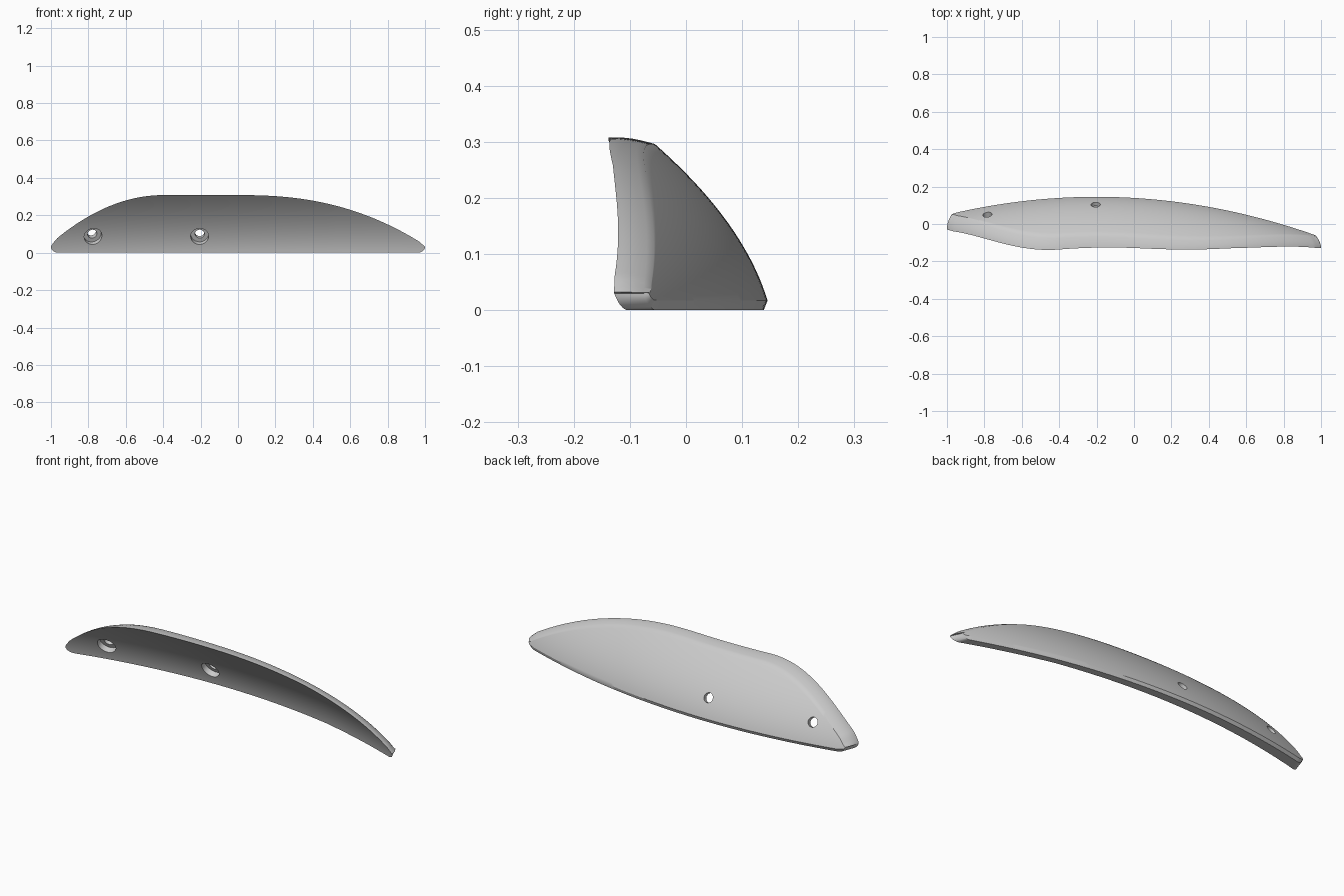
import bpy, bmesh, math
from mathutils import Vector

if "Cube" in bpy.data.objects:
    bpy.data.objects.remove(bpy.data.objects["Cube"], do_unlink=True)

gray = bpy.data.materials.new("light_gray")
gray.use_nodes = True
gray.diffuse_color = (0.6, 0.6, 0.6, 1)
gray.node_tree.nodes["Principled BSDF"].inputs["Base Color"].default_value = gray.diffuse_color

COLUMNS, ROWS = 120, 20


def bow(x):
    """Lengthwise curve of the outer face."""
    return 0.15 - 0.15 * (x + 0.2) ** 2


def lean(z):
    """Forward lean of the blade with height."""
    return 0.25 * z + 1.5 * z * z


def thickness(x):
    return 0.043 + 0.02 * abs(x - 0.5)


def outline(x):
    """Lower and upper height of the blade, with rounded tips."""
    if x < -0.4:
        top = 0.308 - 0.258 * ((-0.4 - x) / 0.6) ** 2
    else:
        top = 0.308 - 0.268 * max(x, 0) ** 2.4
    c = max(0, (abs(x) - 0.96) / 0.04)
    tip = math.sqrt(max(0, 1 - c * c))
    low = 0.03 * (1 - tip)
    return low, max(low + 0.002, 0.03 + (top - 0.03) * tip)


def section(x):
    """Closed cross-section: outer face, soft rim, inner face, base."""
    low, top = outline(x)
    span = top - low

    def point(height, inset, depth):
        px = x * (1 - inset)
        return Vector((px, bow(px) - lean(height) - depth * thickness(px), height))

    bevel = min(0.017, span * 0.3)
    drop = min(0.012, span * 0.25)
    pts = [point(low, 0.025, 0.2)]
    for i in range(ROWS + 1):
        pts.append(point(low + bevel + (span - bevel - drop) * i / ROWS, 0.025, 0))
    for i in range(1, 7):
        d = i / 6
        soft = (1 - d) ** 2.2
        pts.append(point(top - drop * soft, 0.025 * soft, d))
    for i in range(1, ROWS + 1):
        pts.append(point(top - span * i / ROWS, 0, 1))
    return pts


# Curved blade skinned over its sections
bm = bmesh.new()
rings = [[bm.verts.new(p) for p in section(-math.cos(math.pi * i / COLUMNS))]
         for i in range(COLUMNS + 1)]
for a, b in zip(rings, rings[1:]):
    for j in range(len(a)):
        k = (j + 1) % len(a)
        bm.faces.new((a[j], a[k], b[k], b[j]))
bm.faces.new(rings[0])
bm.faces.new(rings[-1][::-1])
bmesh.ops.recalc_face_normals(bm, faces=bm.faces)
mesh = bpy.data.meshes.new("curved_blade")
bm.to_mesh(mesh)
bm.free()
mesh.materials.append(gray)
blade = bpy.data.objects.new("curved_blade", mesh)
bpy.context.collection.objects.link(blade)


def drill(x, z, radius, start, end):
    """Cut a round hole along the face normal, between two depths."""
    axis = Vector((0.3 * (x + 0.2), 1, 0.25 + 3 * z)).normalized()
    face = Vector((x, bow(x) - lean(z) - thickness(x), z))
    bpy.ops.mesh.primitive_cylinder_add(
        vertices=40, radius=radius, depth=end - start,
        location=face + axis * (start + end) / 2,
        rotation=axis.to_track_quat("Z", "Y").to_euler())
    cutter = bpy.context.object
    cutter.name = "hole_cutter"
    cutter.hide_render = True
    cutter.data.materials.append(gray)
    mod = blade.modifiers.new("hole", "BOOLEAN")
    mod.operation, mod.solver, mod.object = "DIFFERENCE", "EXACT", cutter
    bpy.context.view_layer.objects.active = blade
    bpy.ops.object.modifier_apply(modifier=mod.name)
    bpy.data.objects.remove(cutter, do_unlink=True)


# Two counterbored screw holes
for hx in (-0.775, -0.205):
    drill(hx, 0.088, 0.048, -0.06, 0.028)
    drill(hx, 0.088, 0.025, -0.06, 0.15)

bpy.ops.object.select_all(action="DESELECT")
blade.select_set(True)
bpy.context.view_layer.objects.active = blade
bpy.ops.object.shade_smooth_by_angle(angle=math.radians(32))
